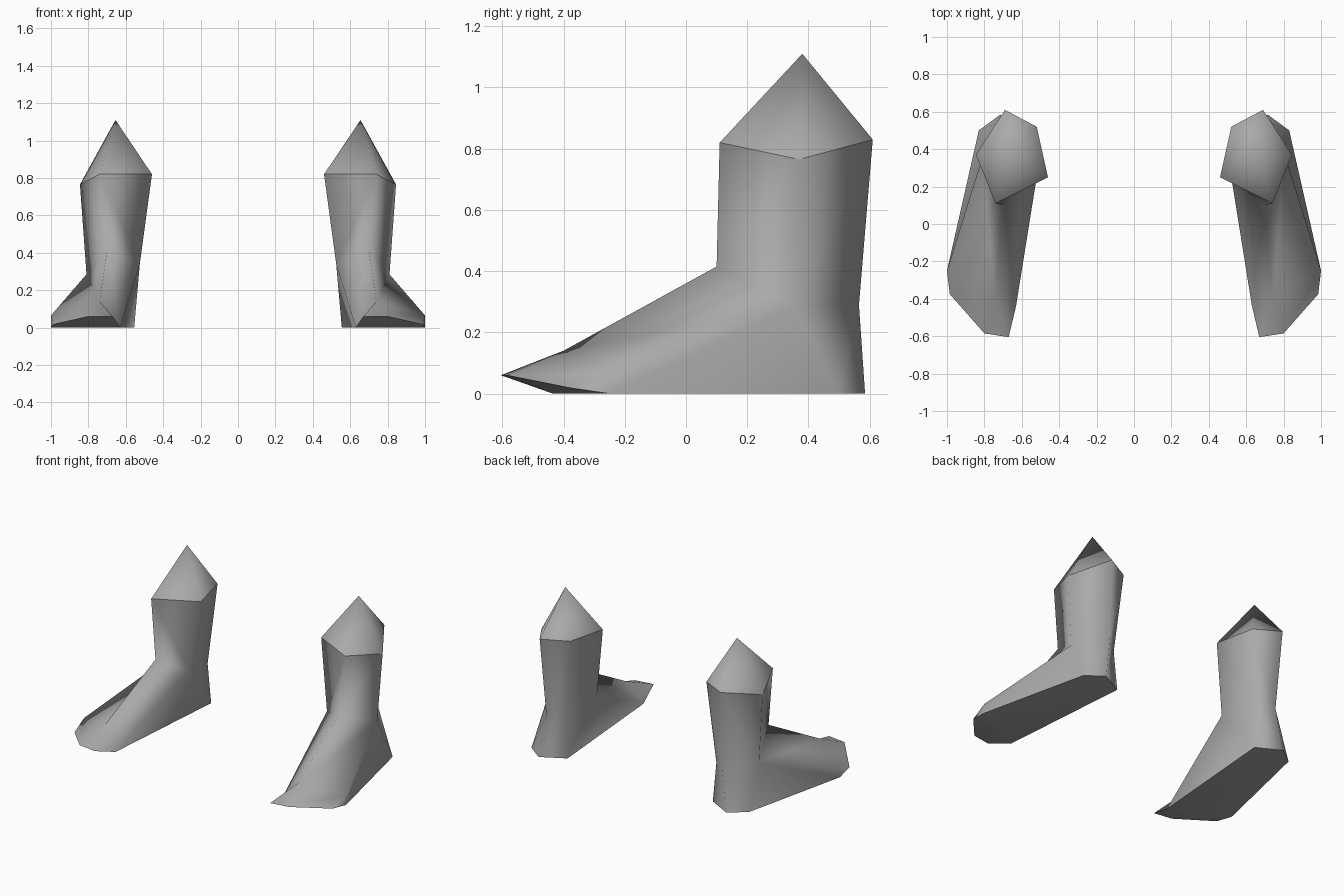
import bpy

if "Cube" in bpy.data.objects:
    bpy.data.objects.remove(bpy.data.objects["Cube"])

# Shared grey
grey = bpy.data.materials.new("plain_grey")
grey.diffuse_color = (0.4, 0.4, 0.4, 1)
grey.use_nodes = True
grey.node_tree.nodes["Principled BSDF"].inputs["Base Color"].default_value = grey.diffuse_color

# Key points of one foot (outer, back, inner back, inner, front)
P = {
    "apex": (0.655, 0.38, 1.11),
    # calf rim
    "r_out": (0.845, 0.37, 0.765), "r_back": (0.69, 0.61, 0.83),
    "r_inb": (0.52, 0.52, 0.825), "r_in": (0.46, 0.25, 0.82),
    "r_front": (0.74, 0.11, 0.82),
    # ankle
    "a_out": (0.81, 0.36, 0.285), "a_back": (0.67, 0.565, 0.29),
    "a_inb": (0.575, 0.49, 0.27), "a_in": (0.525, 0.22, 0.34),
    "a_front": (0.70, 0.10, 0.415),
    # instep and outer ball of the foot
    "instep": (0.74, -0.40, 0.14), "ball": (1.0, -0.25, 0.065),
    # sole outline
    "s_out": (0.83, 0.50, 0), "s_back": (0.715, 0.585, 0),
    "s_inb": (0.555, 0.50, 0), "s_toe_in": (0.63, -0.435, 0),
    "s_tip": (0.67, -0.605, 0.06), "s_toe": (0.80, -0.585, 0.06),
    "s_toe_out": (0.985, -0.375, 0.018), "s_ball": (1.0, -0.25, 0),
}


def part(name, faces):
    """Smooth mesh from named points, mirrored to the other side."""
    faces = [f.split() for f in faces]
    names = sorted({n for f in faces for n in f})
    me = bpy.data.meshes.new(name)
    me.from_pydata([P[n] for n in names], [],
                   [[names.index(n) for n in f] for f in faces])
    me.materials.append(grey)
    me.shade_smooth()
    ob = bpy.data.objects.new(name, me)
    bpy.context.collection.objects.link(ob)
    ob.modifiers.new("mirror", "MIRROR").use_mirror_merge = False
    return ob


ring = ["out", "back", "inb", "in", "front"]
pairs = list(zip(ring, ring[1:] + ring[:1]))

# Pointed cap on the calf
part("calf_cap", [f"r_{a} r_{b} apex" for a, b in pairs])

# Shaft, ankle and upper foot
part("foot_upper",
     [f"a_{a} a_{b} r_{b} r_{a}" for a, b in pairs] + [
         "s_out s_back a_back a_out",
         "s_back s_inb a_inb a_back",
         "s_inb s_toe_in a_in",
         "s_inb a_in a_inb",
         "s_toe_in instep a_front a_in",
         "s_toe_in s_tip instep",
         "s_tip s_toe instep",
         "s_toe s_toe_out ball instep",
         "s_toe_out s_ball ball",
         "s_ball s_out a_out ball",
         "instep ball a_out a_front",
     ])

# Flat sole with raised toe
part("sole", [
    "s_inb s_back s_out s_ball s_toe_in",
    "s_toe_in s_ball s_toe_out",
    "s_toe_in s_toe_out s_toe s_tip",
])
